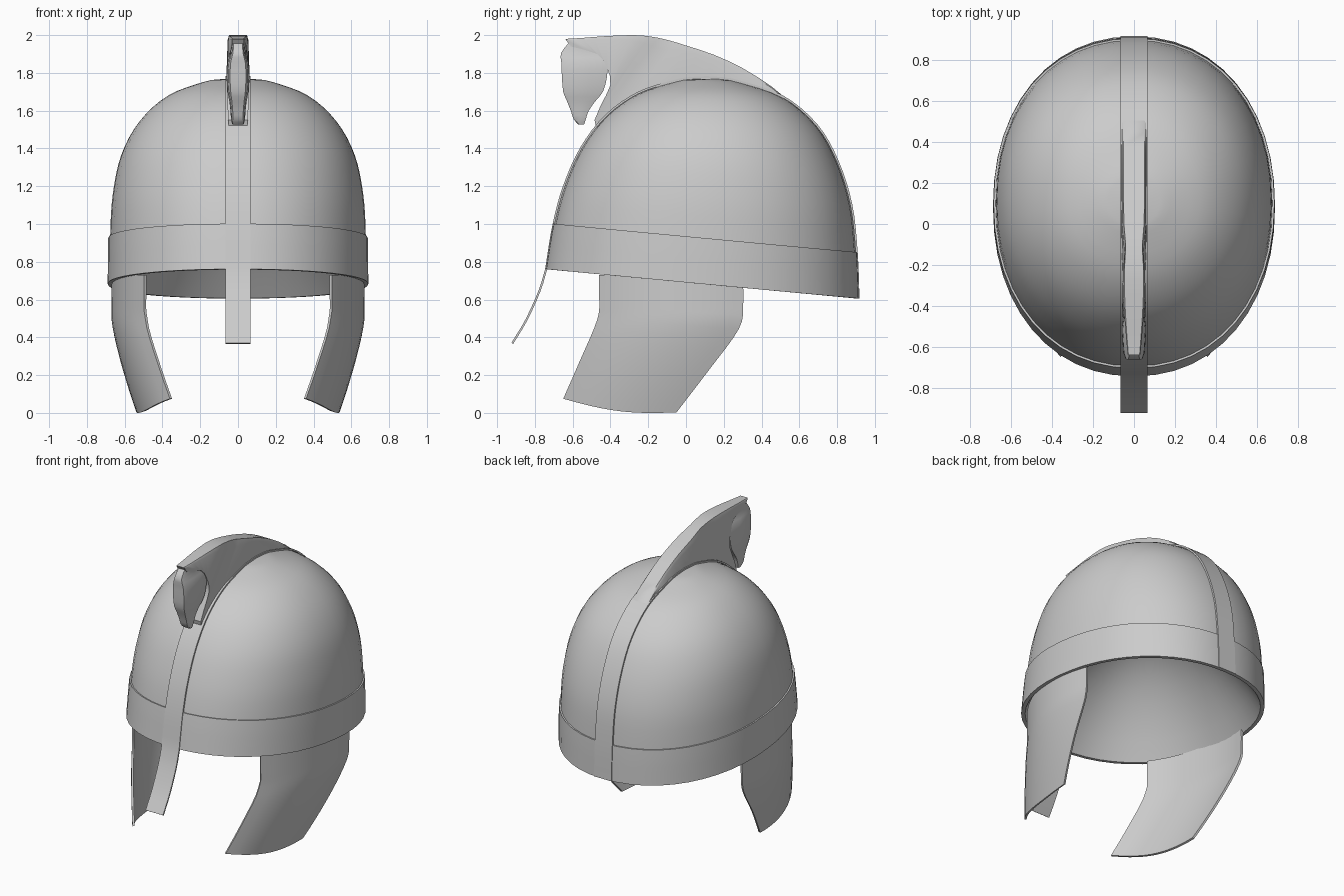
import bpy, bmesh, math
from mathutils import Vector

cube = bpy.data.objects.get("Cube")
if cube:
    bpy.data.objects.remove(cube, do_unlink=True)

metal = bpy.data.materials.new("grey metal")
metal.use_nodes = True
GREY = (0.6, 0.6, 0.6, 1)
metal.diffuse_color = GREY
metal.node_tree.nodes["Principled BSDF"].inputs["Base Color"].default_value = GREY


def spline(points, steps):
    """Catmull-Rom curve through tuples of any length."""
    pts = [Vector(p) for p in points]
    out = []
    for i in range(len(pts) - 1):
        b, c = pts[i], pts[i + 1]
        a = pts[i - 1] if i else b * 2 - c
        d = pts[i + 2] if i + 2 < len(pts) else c * 2 - b
        for k in range(steps):
            t = k / steps
            out.append((b * 2 + (c - a) * t + (a * 2 - b * 5 + c * 4 - d) * t * t
                        + (b * 3 - a - c * 3 + d) * t ** 3) / 2)
    return out + [pts[-1]]


def surface(name, rows, closed=False, caps=False, apex=None, thick=0, side=-1, mirror=False):
    """Skin a list of point rows; optionally thicken or mirror the result."""
    bm = bmesh.new()
    grid = [[bm.verts.new(p) for p in row] for row in rows]
    n = len(rows[0])
    span = n if closed else n - 1
    for lo, hi in zip(grid, grid[1:]):
        for j in range(span):
            k = (j + 1) % n
            bm.faces.new((lo[j], lo[k], hi[k], hi[j]))
    if apex:
        tip = bm.verts.new(apex)
        for j in range(n):
            bm.faces.new((grid[-1][j], grid[-1][(j + 1) % n], tip))
    if caps:
        bm.faces.new(grid[0])
        bm.faces.new(grid[-1])
        bmesh.ops.recalc_face_normals(bm, faces=bm.faces)
    mesh = bpy.data.meshes.new(name)
    bm.to_mesh(mesh)
    bm.free()
    mesh.materials.append(metal)
    ob = bpy.data.objects.new(name, mesh)
    bpy.context.collection.objects.link(ob)
    bpy.ops.object.select_all(action="DESELECT")
    ob.select_set(True)
    bpy.context.view_layer.objects.active = ob
    if thick:
        mod = ob.modifiers.new("thickness", "SOLIDIFY")
        mod.thickness, mod.offset = thick, side
        bpy.ops.object.modifier_apply(modifier=mod.name)
    if mirror:
        ob.modifiers.new("mirror", "MIRROR")
    bpy.ops.object.shade_smooth_by_angle(angle=math.radians(35))


# Dome rings: front y, front z, back y, back z, half width
RINGS = spline([
    (-.735, .76, .908, .605, .68), (-.695, 1.0, .898, .85, .677),
    (-.64, 1.2, .87, 1.1, .664), (-.55, 1.4, .798, 1.33, .618),
    (-.42, 1.57, .688, 1.52, .52), (-.25, 1.69, .51, 1.67, .37),
    (-.05, 1.755, .28, 1.75, .18), (.03, 1.768, .19, 1.767, .085)], 4)
APEX = Vector((0, .11, 1.772))
SEGMENTS = 48


def ring(r):
    """Slightly squared oval, tilted from front to back."""
    yf, zf, yb, zb, w = r
    out = []
    for i in range(SEGMENTS):
        a = math.tau * i / SEGMENTS
        c, s = (math.copysign(abs(v) ** .93, v) for v in (math.cos(a), math.sin(a)))
        t = (1 + s) / 2
        out.append(Vector((w * c, yf + (yb - yf) * t, zf + (zb - zf) * t)))
    return out


surface("dome", [ring(r) for r in RINGS], closed=True, apex=APEX)

# Shallower lining inside the dome, starting from a thin lip at the rim
rim = ring(RINGS[0])
centre = sum(rim, Vector()) / SEGMENTS
lining = [rim]
for i in range(10):
    k = .98 * (1 - i / 10)
    rise = Vector((0, 0, .6 * (1 - (k / .98) ** 2)))
    lining.append([centre + (p - centre) * k + rise for p in rim])
surface("lining", [row[::-1] for row in lining], closed=True,
        apex=centre + Vector((0, 0, .6)))

# Raised band round the rim
surface("rim_band", [ring(r) for r in RINGS[:5]], closed=True, thick=.01, side=1)

# Nose guard flowing into the ridge strip, over the top and down the back
nose = spline([(-.915, .365), (-.84, .49), (-.77, .645), (-.735, .76)], 3)[:-1]
path = [tuple(p) for p in nose]
path += [(r[0], r[1]) for r in RINGS] + [(APEX.y, APEX.z)]
path += [(r[2], r[3]) for r in reversed(RINGS)]
surface("nose_guard_and_ridge",
        [[Vector((x, y, z)) for x in (-.067, .067)] for y, z in path], thick=.011, side=1)

# Curved cheek guards, wrapped on a narrowing oval
front_edge = spline([(-.46, .73), (-.46, .63), (-.468, .5), (-.56, .28), (-.65, .075)], 4)
back_edge = spline([(.30, .73), (.303, .58), (.28, .445), (.12, .225), (-.05, .003)], 4)


def cheek_point(y, z):
    k = min(max(z / .5, 0), 1)
    w = .537 + .133 * (1 - (1 - k) ** 1.3)
    mid = -.04 + .13 * k
    return Vector((w * math.sqrt(1 - ((y - mid) / .82) ** 2), y, z))


rows = []
for i, (f, b) in enumerate(zip(front_edge, back_edge)):
    drop = .03 * (i / (len(front_edge) - 1)) ** 3
    row = []
    for j in range(13):
        s = j / 12
        y, z = f.lerp(b, s)
        row.append(cheek_point(y, max(z - drop * math.sin(math.pi * s), 0)))
    rows.append(row[::-1])
surface("cheek_guards", rows, thick=.014, mirror=True)

# Crest: top y, top z, lower y, lower z, half width
crest = spline([
    (-.64, 1.98, -.61, 1.94, .033), (-.55, 1.985, -.47, 1.9, .042),
    (-.42, 1.995, -.42, 1.83, .052), (-.28, 2.0, -.40, 1.735, .058),
    (-.19, 1.993, -.455, 1.62, .055), (-.1, 1.975, -.475, 1.51, .05),
    (.0, 1.945, -.22, 1.64, .06), (.15, 1.895, 0, 1.7, .062),
    (.3, 1.825, .25, 1.7, .062), (.45, 1.73, .45, 1.66, .062),
    (.55, 1.645, .53, 1.6, .062)], 2)
rows = []
for yt, zt, yb, zb, w in crest:
    top, low = Vector((0, yt, zt)), Vector((0, yb, zb))
    sec = [(-w, 0), (-w * .95, .9), (-w * .82, 1), (w * .82, 1), (w * .95, .9), (w, 0)]
    rows.append([low.lerp(top, t) + Vector((x, 0, 0)) for x, t in sec])
surface("crest", rows, closed=True, caps=True)

# Animal head on the crest front: front y, back y, z, half width
head = spline([
    (-.62, -.46, 1.96, .034), (-.662, -.455, 1.905, .038), (-.66, -.42, 1.855, .055),
    (-.657, -.418, 1.78, .06), (-.65, -.44, 1.70, .055), (-.63, -.48, 1.65, .046),
    (-.61, -.515, 1.6, .04), (-.595, -.53, 1.555, .037), (-.57, -.54, 1.527, .03)], 2)
rows = []
for yf, yb, z, w in head:
    sec = [(-.7, 0), (-.88, .12), (-1, .6), (-.8, 1), (.8, 1), (1, .6), (.88, .12), (.7, 0)]
    rows.append([Vector((w * x, yf + (yb - yf) * t, z)) for x, t in sec])
surface("crest_head", rows, closed=True, caps=True)
